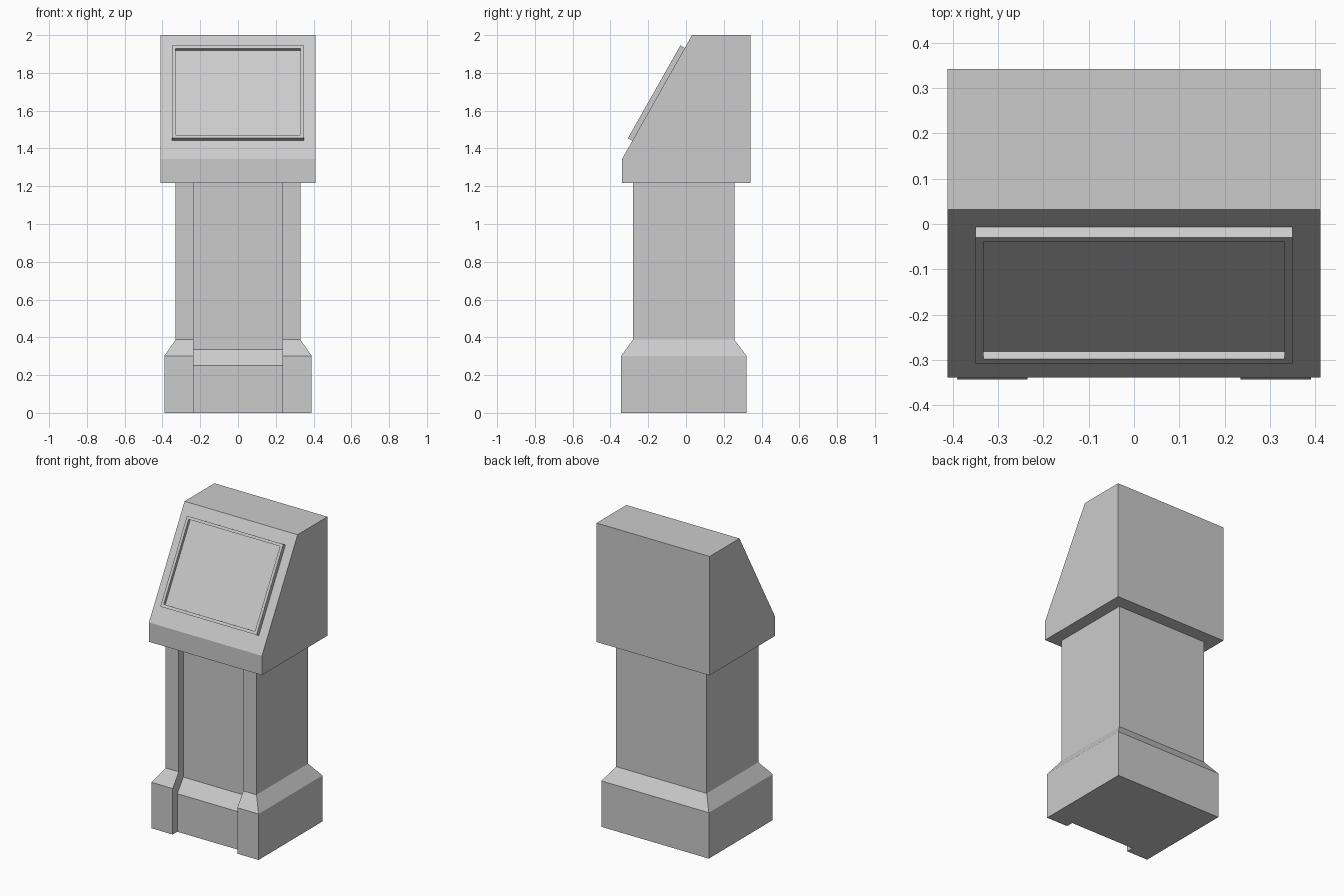
import bpy, bmesh
from mathutils import Vector

if "Cube" in bpy.data.objects:
    bpy.data.objects.remove(bpy.data.objects["Cube"])


def loft(name, rings, cyclic=False):
    """Join equal-length point rings with quads; cap the ends unless cyclic."""
    bm = bmesh.new()
    vr = [[bm.verts.new(p) for p in r] for r in rings]
    n = len(rings[0])
    pairs = list(zip(vr, vr[1:])) + ([(vr[-1], vr[0])] if cyclic else [])
    for a, b in pairs:
        for i in range(n):
            j = (i + 1) % n
            bm.faces.new((a[i], a[j], b[j], b[i]))
    if not cyclic:
        bm.faces.new(vr[0][::-1])
        bm.faces.new(vr[-1])
    bmesh.ops.recalc_face_normals(bm, faces=bm.faces)
    me = bpy.data.meshes.new(name)
    bm.to_mesh(me)
    bm.free()
    ob = bpy.data.objects.new(name, me)
    bpy.context.collection.objects.link(ob)
    return ob


# Pedestal: wide plinth, sloped shoulder, column, with a channel down the front
CH = 0.235


def pedestal_ring(hx, yf, yb, z, ych, zch):
    half = [(hx, yb, z), (hx, yf, z), (CH, yf, z), (CH, ych, zch)]
    return half + [(-x, y, zz) for x, y, zz in reversed(half)]


loft("pedestal", [
    pedestal_ring(0.39, -0.343, 0.32, 0.0, -0.295, 0.0),
    pedestal_ring(0.39, -0.343, 0.32, 0.302, -0.295, 0.25),
    pedestal_ring(0.33, -0.28, 0.256, 0.388, -0.232, 0.335),
    pedestal_ring(0.33, -0.28, 0.256, 1.22, -0.232, 1.22),
])

# Head: wedge-fronted housing extruded across x
foot, brow = (-0.338, 1.345), (0.032, 2.0)
profile = [(-0.338, 1.218), (0.342, 1.218), (0.342, 2.0), brow, foot]
loft("head_housing", [[(x, y, z) for y, z in profile] for x in (-0.411, 0.411)])

# Screen assembly, laid out on the sloped face
up = Vector((0, brow[0] - foot[0], brow[1] - foot[1])).normalized()
out = Vector((0, -up.z, up.y))
origin = Vector((0, *foot))


def slope_rect(hx, v0, v1, n):
    return [origin + Vector((x, 0, 0)) + up * v + out * n
            for x, v in ((-hx, v0), (hx, v0), (hx, v1), (-hx, v1))]


outer, inner = (0.35, 0.11, 0.674), (0.332, 0.129, 0.656)
loft("screen_frame", [slope_rect(*outer, 0.0), slope_rect(*outer, 0.027),
                      slope_rect(*inner, 0.027), slope_rect(*inner, 0.0)], cyclic=True)
loft("screen", [slope_rect(*inner, 0.0), slope_rect(*inner, 0.007)])
